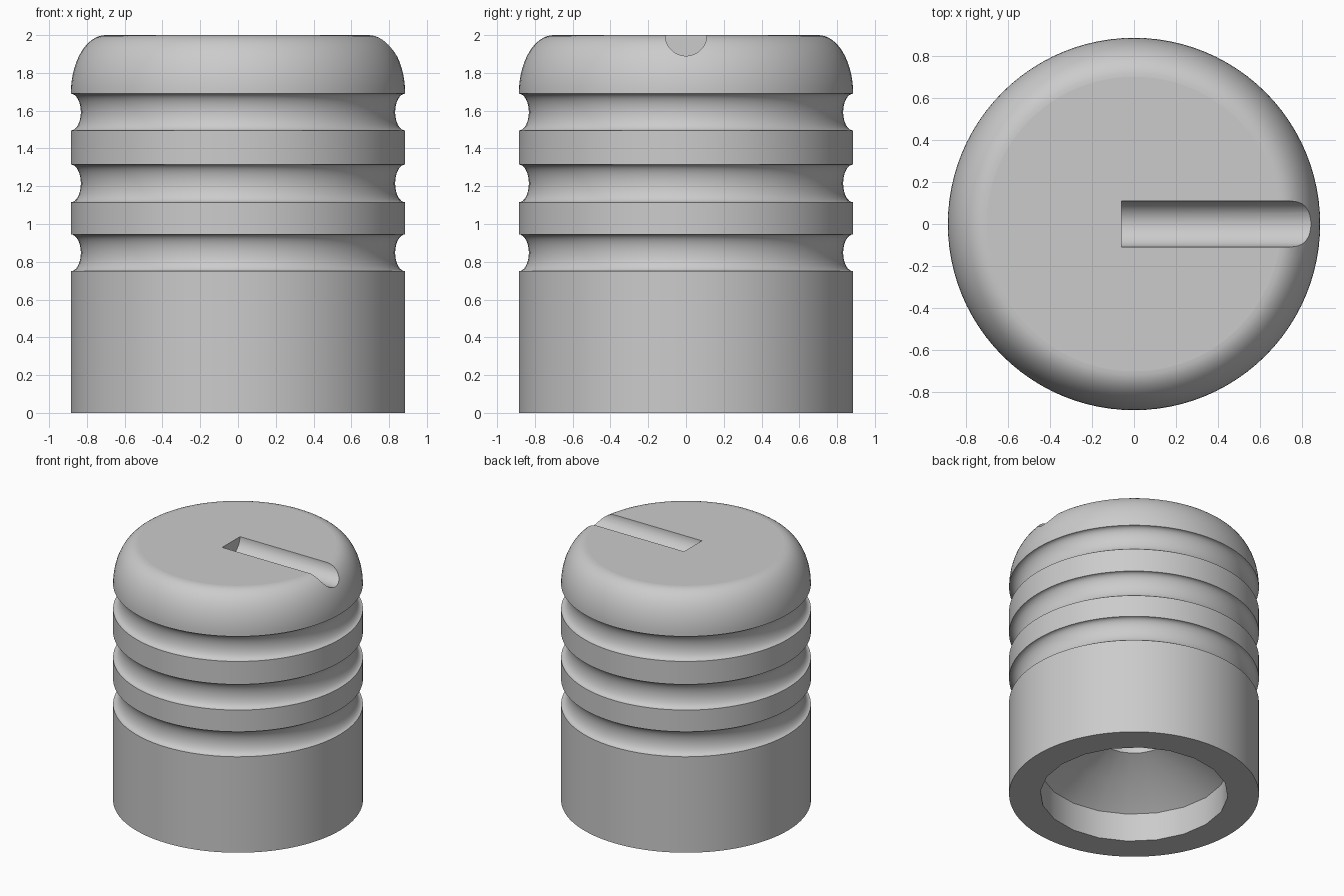
import bpy
import bmesh
from math import sin, cos, pi, radians

cube = bpy.data.objects.get("Cube")
if cube:
    bpy.data.objects.remove(cube, do_unlink=True)

grey = bpy.data.materials.new("plain grey")
grey.use_nodes = True
colour = (0.6, 0.6, 0.6, 1)
grey.diffuse_color = colour
grey.node_tree.nodes["Principled BSDF"].inputs["Base Color"].default_value = colour


def lathe(name, profile, sides):
    """Closed solid turned about z from (radius, height) points, bottom to top."""
    bm = bmesh.new()
    rings = [[bm.verts.new((r * cos(2 * pi * i / sides), r * sin(2 * pi * i / sides), z))
              for i in range(sides)] for r, z in profile]
    for low, high in zip(rings, rings[1:]):
        for i in range(sides):
            j = (i + 1) % sides
            bm.faces.new((low[i], low[j], high[j], high[i]))
    bm.faces.new(rings[0][::-1])
    bm.faces.new(rings[-1])
    mesh = bpy.data.meshes.new(name)
    bm.to_mesh(mesh)
    bm.free()
    obj = bpy.data.objects.new(name, mesh)
    bpy.context.collection.objects.link(obj)
    mesh.materials.append(grey)
    return obj


def cut(target, cutter):
    cutter.hide_render = True
    mod = target.modifiers.new(cutter.name, 'BOOLEAN')
    mod.operation = 'DIFFERENCE'
    mod.solver = 'EXACT'
    mod.object = cutter
    bpy.context.view_layer.objects.active = target
    bpy.ops.object.modifier_apply(modifier=mod.name)
    bpy.data.objects.remove(cutter, do_unlink=True)


# Turned body: straight skirt, three rounded grooves, domed shoulder
R = 0.885
profile = [(R, 0)]
for low, high in ((0.75, 0.945), (1.115, 1.315), (1.495, 1.69)):
    mid, half = (low + high) / 2, (high - low) / 2
    for k in range(17):
        a = pi * k / 16
        profile.append((R - 0.053 * sin(a), mid - half * cos(a)))
for k in range(1, 17):
    a = pi / 2 * k / 16
    profile.append((0.7 + 0.185 * cos(a), 1.69 + 0.31 * sin(a)))
body = lathe("knob_body", profile, 96)

# Socket from below: wide bore, sloping shoulder, narrow bore
socket = lathe("socket_cutter", [(0.665, -0.1), (0.665, 0.22), (0.47, 0.37),
                                 (0.25, 0.48), (0.25, 1.0)], 20)
cut(body, socket)

# Round-bottomed pointer slot from the centre towards +x
slot = lathe("slot_cutter", [(0.11, -0.06), (0.11, 1.1)], 48)
slot.rotation_euler.y = pi / 2
slot.location.z = 2
bpy.context.view_layer.update()
cut(body, slot)

# Smooth shading with crisp groove edges and flat end faces
bpy.ops.object.select_all(action='DESELECT')
body.select_set(True)
bpy.context.view_layer.objects.active = body
bpy.ops.object.shade_smooth_by_angle(angle=radians(30))
for face in body.data.polygons:
    if abs(face.normal.z) > 0.999 and face.area > 0.05:
        face.use_smooth = False
